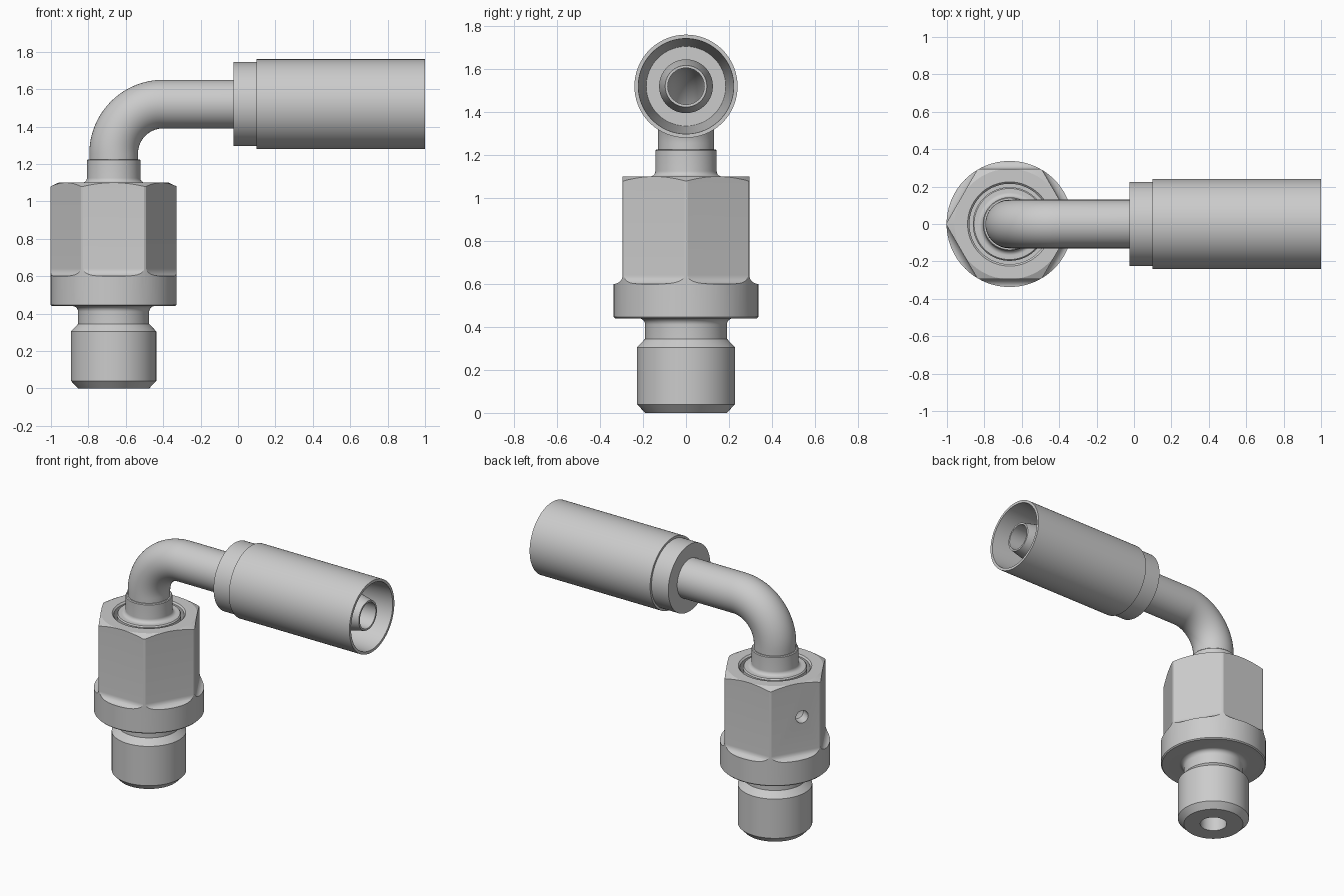
import bpy, bmesh
from math import sin, cos, pi, radians
from mathutils import Vector, Matrix

if "Cube" in bpy.data.objects:
    bpy.data.objects.remove(bpy.data.objects["Cube"])

AX, PZ = -0.665, 1.52        # body axis x, hose axis z
BORE = 0.085
X, Y, Z = Vector((1, 0, 0)), Vector((0, 1, 0)), Vector((0, 0, 1))


def skin(name, rings, n=96):
    """Join a closed chain of circles (centre, u, v, radius) into a solid."""
    bm = bmesh.new()
    loops = [[bm.verts.new(c + (u * cos(2 * pi * i / n) + v * sin(2 * pi * i / n)) * r)
              for i in range(n)] for c, u, v, r in rings]
    for a, b in zip(loops, loops[1:] + loops[:1]):
        for i in range(n):
            j = (i + 1) % n
            bm.faces.new((a[i], a[j], b[j], b[i]))
    bmesh.ops.remove_doubles(bm, verts=bm.verts, dist=1e-5)
    bmesh.ops.recalc_face_normals(bm, faces=bm.faces)
    me = bpy.data.meshes.new(name)
    bm.to_mesh(me)
    bm.free()
    ob = bpy.data.objects.new(name, me)
    bpy.context.collection.objects.link(ob)
    return ob


def lathe_z(name, profile, n=96):
    return skin(name, [(Vector((AX, 0, z)), X, Y, r) for r, z in profile], n)


def lathe_x(name, profile):
    return skin(name, [(Vector((x, 0, PZ)), Y, Z, r) for r, x in profile])


def fillet(cr, cz, rad, a0, a1, steps=8):
    """Arc points in (radius, height) space, angles in degrees."""
    return [(cr + rad * cos(radians(a0 + (a1 - a0) * k / steps)),
             cz + rad * sin(radians(a0 + (a1 - a0) * k / steps))) for k in range(steps + 1)]


def activate(ob):
    bpy.ops.object.select_all(action='DESELECT')
    ob.select_set(True)
    bpy.context.view_layer.objects.active = ob


def cut(ob, tool, op):
    m = ob.modifiers.new("cut", 'BOOLEAN')
    m.operation, m.solver, m.object = op, 'EXACT', tool
    activate(ob)
    bpy.ops.object.modifier_apply(modifier=m.name)
    bpy.data.objects.remove(tool)


# Hex nut, flange, neck and threaded end, all turned from one bar
body = lathe_z("hex_body", [
    (BORE, 0), (0.19, 0), (0.228, 0.04), (0.228, 0.305), (0.19, 0.345),
    *fillet(0.22, 0.41, 0.03, 180, 90),
    (0.33, 0.44), (0.337, 0.447), (0.337, 1.08), (0.295, 1.1),
    (0.225, 1.1), (0.215, 1.09), (0.215, 1.0), (BORE, 1.0)])

# Six milled flats that flare out into the round flange
k = 1 / cos(pi / 6)
flats = [(0, -0.1), (0.5, -0.1), (0.5, 0.6)]
flats += [(a * k, z) for a, z in fillet(0.336, 0.641, 0.041, 270, 180)]
flats += [(0.295 * k, 1.2), (0, 1.2)]
cut(body, lathe_z("flats_tool", flats, 6), 'INTERSECT')

# Small wire hole on one rear flat, off centre
ang = radians(150)
normal = Vector((cos(ang), sin(ang), 0))
side = Vector((-sin(ang), cos(ang), 0))
mid = Vector((AX, 0, 0.87)) + side * 0.045
cut(body, skin("hole_tool", [(mid + normal * d, side, Z, r) for r, d in
                             [(0, 0.2), (0.042, 0.225), (0.042, 0.4), (0, 0.4)]], 32), 'DIFFERENCE')

# Swivel stem and collar set in the top of the nut
stem = lathe_z("swivel_stem", [
    (BORE, 1.0), (0.197, 1.0), (0.197, 1.092), (0.19, 1.1),
    *fillet(0.168, 1.125, 0.025, 270, 180),
    (0.143, 1.22), (0.138, 1.225), (BORE, 1.225)])

# Bent hollow tube
R = 0.265
path = [(Vector((AX, 0, 1.225)), X)]
for s in range(25):
    t = pi / 2 * s / 24
    path.append((Vector((AX + R - R * cos(t), 0, PZ - R + R * sin(t))),
                 Vector((cos(t), 0, -sin(t)))))
path.append((Vector((-0.025, 0, PZ)), -Z))
tube = skin("bent_tube", [(c, u, Y, 0.13) for c, u in path] +
            [(c, u, Y, BORE) for c, u in reversed(path)], 64)

# Hose ferrule with the inner nipple
ferrule = lathe_x("hose_ferrule", [
    (BORE, -0.025), (0.225, -0.025), (0.225, 0.1), (0.24, 0.1), (0.24, 1.0),
    (0.222, 1.0), (0.185, 0.3), (0.125, 0.3), (0.125, 0.84),
    (0.097, 0.97), (BORE, 0.97)])

for ob in (body, stem, tube, ferrule):
    activate(ob)
    bpy.ops.object.shade_smooth_by_angle(angle=radians(20))
